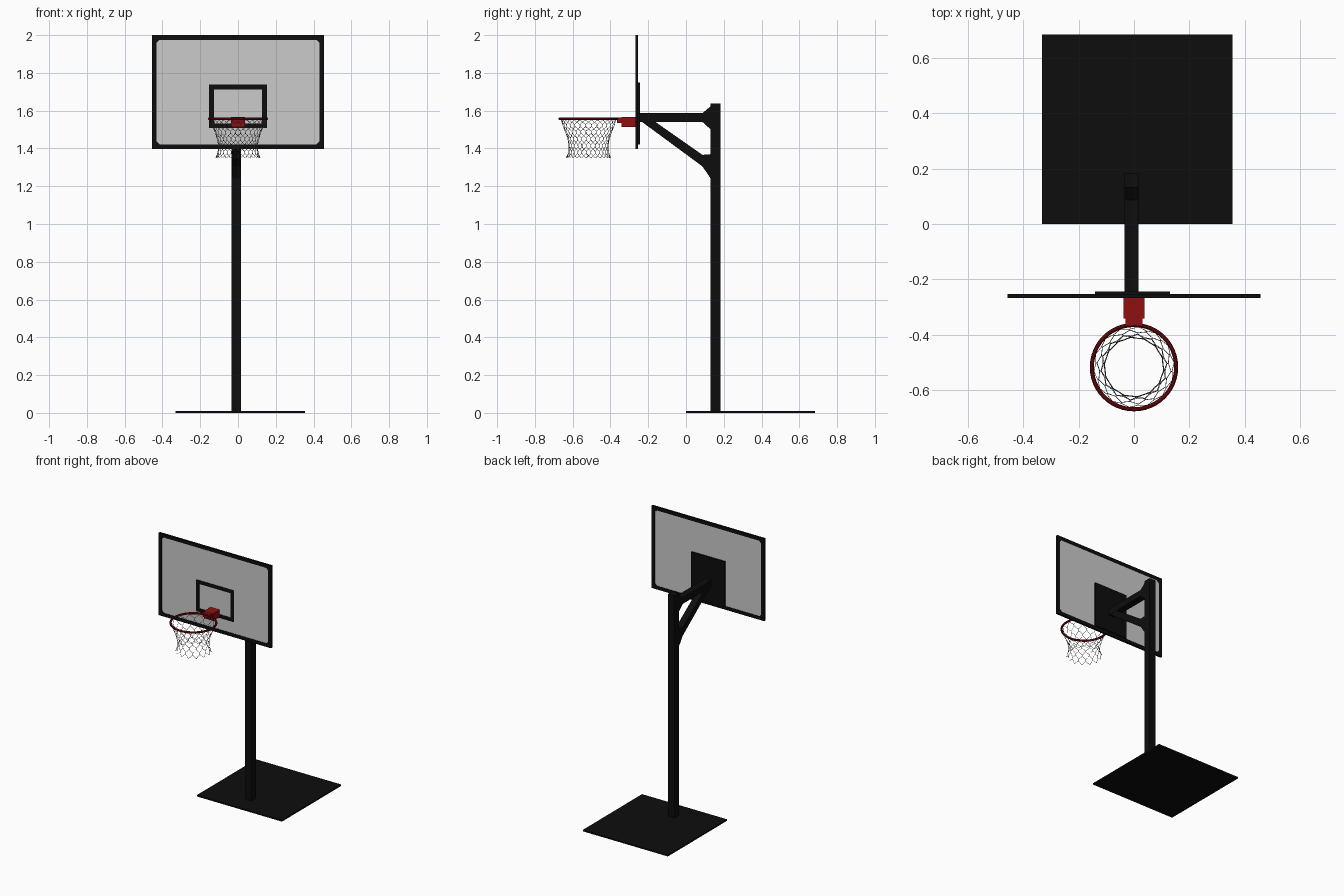
import bpy, bmesh, math

if "Cube" in bpy.data.objects:
    bpy.data.objects.remove(bpy.data.objects["Cube"])


def material(name, rgb):
    m = bpy.data.materials.new(name)
    m.diffuse_color = (*rgb, 1)
    m.use_nodes = True
    m.node_tree.nodes["Principled BSDF"].inputs["Base Color"].default_value = m.diffuse_color
    return m


BLACK = material("black metal", (0.004, 0.004, 0.004))
GREY = material("board grey", (0.6, 0.6, 0.6))
RED = material("bracket red", (0.28, 0.005, 0.006))
RIM = material("rim red", (0.2, 0.004, 0.005))
CORD = material("net cord", (0.2, 0.2, 0.2))


def finish(name, bm, mat):
    bmesh.ops.recalc_face_normals(bm, faces=bm.faces)
    me = bpy.data.meshes.new(name)
    bm.to_mesh(me)
    bm.free()
    me.materials.append(mat)
    ob = bpy.data.objects.new(name, me)
    bpy.context.collection.objects.link(ob)
    return ob


def box(name, x, y, z, mat):
    """Box from (min, max) pairs."""
    bm = bmesh.new()
    bmesh.ops.create_cube(bm, size=1)
    for v in bm.verts:
        v.co = [lo + (c + 0.5) * (hi - lo) for c, (lo, hi) in zip(v.co, (x, y, z))]
    return finish(name, bm, mat)


def side_profile(name, pts, x0, x1, mat):
    """Extrude a y-z outline across x."""
    bm = bmesh.new()
    f = bm.faces.new([bm.verts.new((x0, y, z)) for y, z in pts])
    r = bmesh.ops.extrude_face_region(bm, geom=[f])
    for v in r["geom"]:
        if isinstance(v, bmesh.types.BMVert):
            v.co.x = x1
    return finish(name, bm, mat)


def cut_rect(hx, z0, z1, c):
    """Rectangle outline in x-z with chamfered corners, eight points."""
    return [(-hx + c, z0), (hx - c, z0), (hx, z0 + c), (hx, z1 - c),
            (hx - c, z1), (-hx + c, z1), (-hx, z1 - c), (-hx, z0 + c)]


def frame(name, hx, z0, z1, width, y0, y1, chamfer, mat):
    """Closed rectangular frame of four-sided section."""
    outer = cut_rect(hx, z0, z1, 0.001)
    inner = cut_rect(hx - width, z0 + width, z1 - width, chamfer)
    bm = bmesh.new()
    rings = [[bm.verts.new((x, y, z)) for x, z in loop]
             for loop, y in ((outer, y0), (inner, y0), (inner, y1), (outer, y1))]
    for a, b in zip(rings, rings[1:] + rings[:1]):
        for i in range(8):
            j = (i + 1) % 8
            bm.faces.new((a[i], a[j], b[j], b[i]))
    return finish(name, bm, mat)


# Base and post
box("base_plate", (-0.332, 0.356), (0, 0.684), (0, 0.011), BLACK)
box("post", (-0.035, 0.017), (0.131, 0.183), (0.005, 1.637), BLACK)

# Arms with flared ends against the post
AX = (-0.034, 0.016)
side_profile("upper_arm", [(-0.246, 1.587), (0.087, 1.587), (0.135, 1.627),
                           (0.135, 1.497), (0.087, 1.54), (-0.246, 1.54)], *AX, BLACK)
side_profile("diagonal_brace", [(-0.246, 1.55), (-0.18, 1.553), (0.087, 1.366), (0.135, 1.37),
                                (0.135, 1.235), (0.087, 1.305)], AX[0] + 0.001, AX[1] - 0.001, BLACK)
box("mounting_plate", (-0.14, 0.13), (-0.257, -0.243), (1.42, 1.75), BLACK)

# Backboard with frame and painted target
box("backboard_panel", (-0.44, 0.44), (-0.264, -0.256), (1.41, 1.985), GREY)
frame("backboard_frame", 0.456, 1.397, 2.0, 0.025, -0.267, -0.253, 0.016, BLACK)
frame("target_rectangle", 0.153, 1.507, 1.738, 0.026, -0.267, -0.262, 0.001, BLACK)

# Rim bracket
box("rim_bracket", (-0.037, 0.037), (-0.341, -0.264), (1.514, 1.566), RED)
box("bracket_tongue", (-0.03, 0.03), (-0.365, -0.338), (1.536, 1.565), RED)

# Rim
CY, RZ = -0.516, 1.557
bpy.ops.mesh.primitive_torus_add(major_radius=0.152, minor_radius=0.0075, major_segments=48,
                                 minor_segments=10, location=(0, CY, RZ))
rim = bpy.context.object
rim.name = "rim"
rim.data.materials.append(RIM)
bpy.ops.object.shade_smooth_by_angle()

# Net: neighbouring zigzag cords that meet in short knots, forming hexagons
PROFILE = [(1.557, 0.147), (1.52, 0.136), (1.48, 0.12), (1.44, 0.108),
           (1.41, 0.104), (1.375, 0.108), (1.343, 0.121)]


def net_radius(z):
    for (za, ra), (zb, rb) in zip(PROFILE, PROFILE[1:]):
        if z >= zb:
            return ra + (rb - ra) * (za - z) / (za - zb)
    return PROFILE[-1][1]


STRANDS, LEVELS = 28, 6
step = (PROFILE[0][0] - PROFILE[-1][0]) / LEVELS
cu = bpy.data.curves.new("net", 'CURVE')
cu.dimensions = '3D'
cu.bevel_depth = 0.0013
cu.bevel_resolution = 0
for s in range(STRANDS):
    pts = []
    for k in range(LEVELS + 1):
        a = 2 * math.pi * (s + 0.48 * (-1) ** (s + k)) / STRANDS
        for dz in (0.006, -0.006):
            z = min(max(PROFILE[0][0] - k * step + dz, PROFILE[-1][0]), PROFILE[0][0])
            if k in (0, LEVELS) and (dz > 0) == (k == 0):
                continue
            r = net_radius(z)
            pts.append((r * math.cos(a), CY + r * math.sin(a), z))
    # tie the cord to the rim
    pts.insert(0, (pts[0][0] * 1.03, CY + (pts[0][1] - CY) * 1.03, RZ))
    sp = cu.splines.new('POLY')
    sp.points.add(len(pts) - 1)
    for p, co in zip(sp.points, pts):
        p.co = (*co, 1)
cu.materials.append(CORD)
net = bpy.data.objects.new("net", cu)
bpy.context.collection.objects.link(net)
